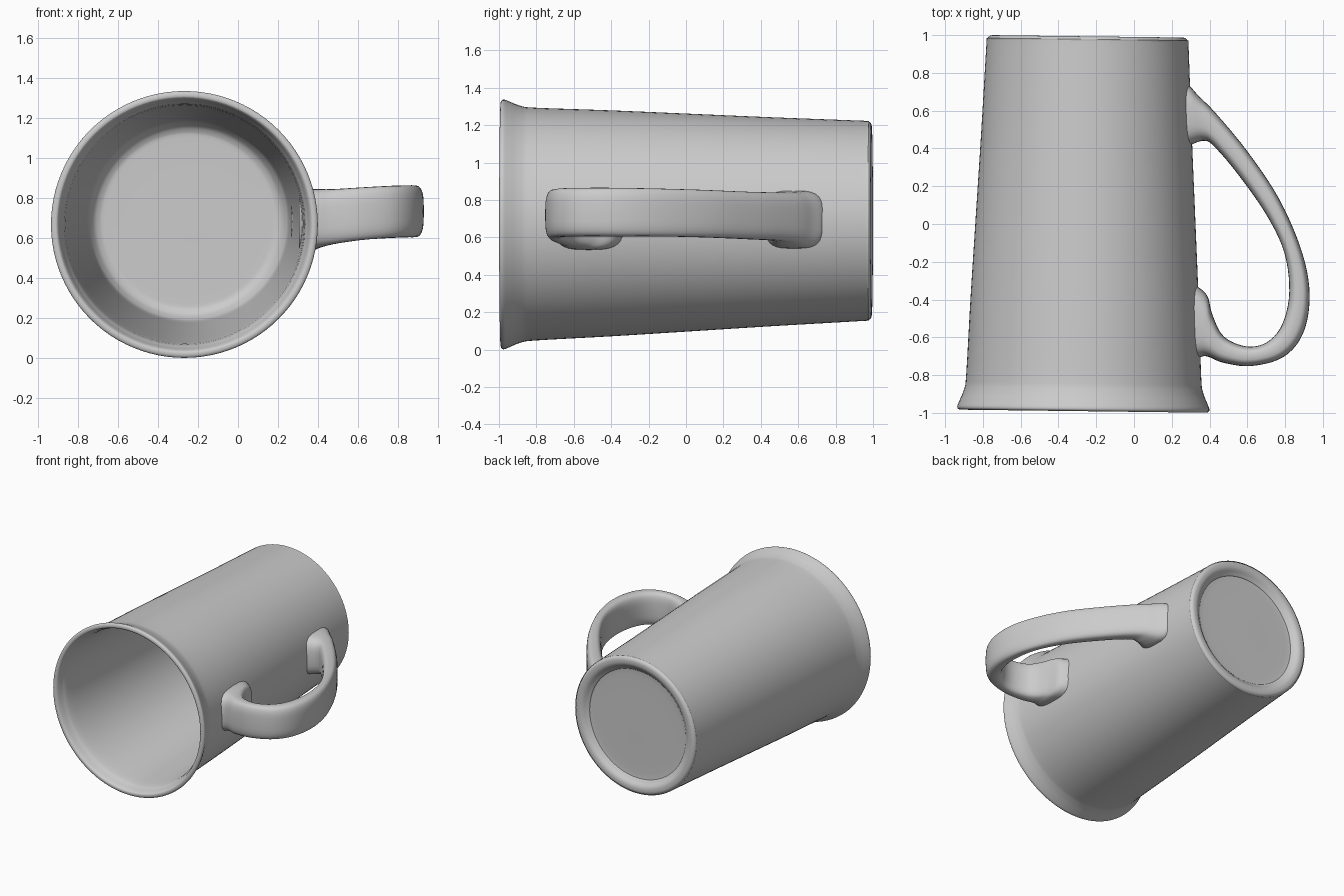
import bpy, bmesh, math
from mathutils import Vector

if "Cube" in bpy.data.objects:
    bpy.data.objects.remove(bpy.data.objects["Cube"])


def spline(points, steps):
    """Smooth curve through tuples of any length (Catmull-Rom)."""
    p = [points[0]] + list(points) + [points[-1]]
    out = []
    for i in range(1, len(p) - 2):
        for k in range(steps):
            t = k / steps
            out.append(tuple(
                0.5 * (2 * b + (c - a) * t + (2 * a - 5 * b + 4 * c - d) * t * t
                       + (3 * b - a - 3 * c + d) * t ** 3)
                for a, b, c, d in zip(*p[i - 1:i + 3])))
    return out + [tuple(points[-1])]


def loft(name, rings):
    """Skin a list of closed rings and cap both ends."""
    bm = bmesh.new()
    rows = [[bm.verts.new(co) for co in ring] for ring in rings]
    n = len(rows[0])
    for a, b in zip(rows, rows[1:]):
        for i in range(n):
            j = (i + 1) % n
            bm.faces.new((a[i], a[j], b[j], b[i]))
    bm.faces.new(rows[0][::-1])
    bm.faces.new(rows[-1])
    bmesh.ops.recalc_face_normals(bm, faces=bm.faces)
    mesh = bpy.data.meshes.new(name)
    bm.to_mesh(mesh)
    bm.free()
    obj = bpy.data.objects.new(name, mesh)
    bpy.context.collection.objects.link(obj)
    bpy.ops.object.select_all(action='DESELECT')
    obj.select_set(True)
    bpy.context.view_layer.objects.active = obj
    bpy.ops.object.shade_smooth_by_angle(angle=math.radians(45))
    return obj


# Mug body: (radius, y) from the recessed base, up the outside, over the lip, to the floor
profile = [(0.02, 0.95), (0.38, 0.95), (0.43, 0.958), (0.465, 0.985), (0.49, 0.993),
           (0.518, 0.99), (0.533, 0.97), (0.536, 0.93), (0.559, 0.45), (0.583, 0.0),
           (0.604, -0.4), (0.622, -0.8), (0.632, -0.88), (0.655, -0.94), (0.667, -0.97),
           (0.664, -0.985), (0.648, -0.991), (0.632, -0.983), (0.617, -0.94),
           (0.598, -0.86), (0.575, -0.5), (0.548, 0.0), (0.52, 0.5), (0.505, 0.76),
           (0.485, 0.83), (0.45, 0.865), (0.38, 0.872), (0.02, 0.872)]
SEG = 96
rings = []
for r, y in spline(profile, 4):
    cx, cz = -0.257 + 0.0115 * y, 0.679 + 0.010 * y   # slightly tilted axis
    ring = []
    for i in range(SEG):
        a = 2 * math.pi * i / SEG
        dx, dz = r * math.cos(a), r * math.sin(a)
        ring.append((cx + dx, y - 0.0125 * dx, cz + dz))
    rings.append(ring)
loft("mug_body", rings)

# Handle: outer x, y, inner x, y, centre z, half width in z
stations = [(0.265, 0.75, 0.265, 0.40, 0.695, 0.155),
            (0.30, 0.725, 0.315, 0.425, 0.695, 0.152),
            (0.345, 0.675, 0.37, 0.44, 0.70, 0.142),
            (0.43, 0.59, 0.42, 0.415, 0.71, 0.130),
            (0.60, 0.385, 0.545, 0.27, 0.717, 0.127),
            (0.77, 0.13, 0.70, 0.05, 0.727, 0.127),
            (0.89, -0.15, 0.795, -0.15, 0.733, 0.128),
            (0.93, -0.38, 0.822, -0.36, 0.735, 0.130),
            (0.895, -0.58, 0.785, -0.53, 0.735, 0.130),
            (0.79, -0.705, 0.705, -0.625, 0.732, 0.130),
            (0.62, -0.752, 0.595, -0.648, 0.722, 0.132),
            (0.475, -0.735, 0.475, -0.595, 0.708, 0.138),
            (0.39, -0.702, 0.415, -0.48, 0.698, 0.148),
            (0.35, -0.705, 0.385, -0.375, 0.692, 0.155),
            (0.305, -0.725, 0.305, -0.31, 0.69, 0.158)]
rings = []
for ox, oy, ix, iy, cz, hw in spline(stations, 5):
    mid = Vector(((ox + ix) / 2, (oy + iy) / 2, cz))
    half = Vector(((ox - ix) / 2, (oy - iy) / 2, 0))
    ring = []
    for i in range(32):
        a = 2 * math.pi * i / 32
        c, s = math.cos(a), math.sin(a)
        u = math.copysign(abs(c) ** 0.62, c)   # rounded-rectangle section
        v = math.copysign(abs(s) ** 0.62, s)
        ring.append(mid + half * u + Vector((0, 0, hw * v)))
    rings.append(ring)
loft("handle", rings)
